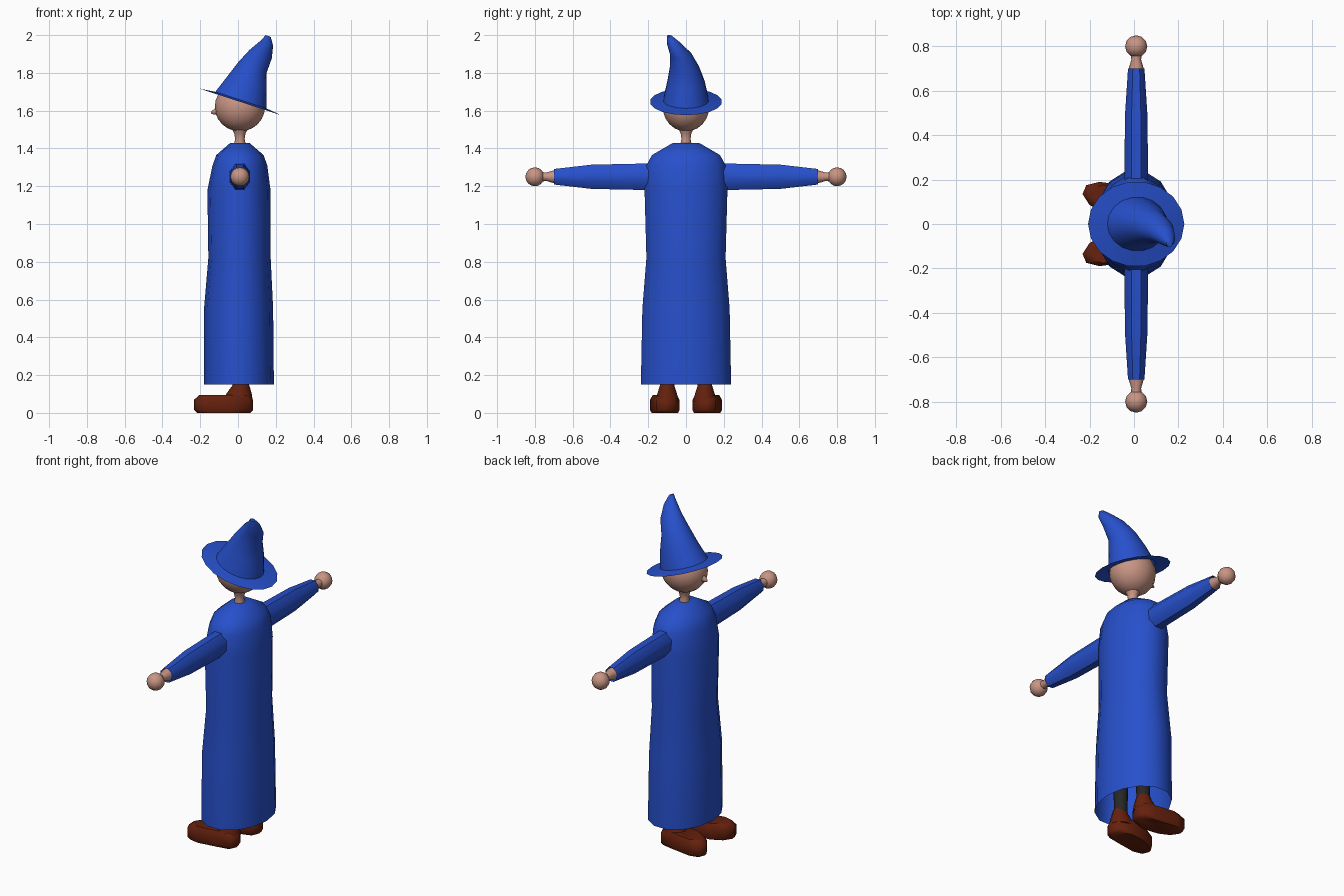
import bpy, bmesh, math
from mathutils import Vector, Matrix

if "Cube" in bpy.data.objects:
    bpy.data.objects.remove(bpy.data.objects["Cube"])


def material(name, rgb):
    m = bpy.data.materials.new(name)
    m.diffuse_color = (*rgb, 1)
    m.use_nodes = True
    m.node_tree.nodes["Principled BSDF"].inputs["Base Color"].default_value = m.diffuse_color
    return m


BLUE = material("blue_cloth", (0.02, 0.08, 0.6))
SKIN = material("skin", (0.58, 0.3, 0.23))
BROWN = material("brown_leather", (0.13, 0.015, 0.004))
DARK = material("dark_cloth", (0.02, 0.02, 0.02))


def finish(name, bm, mat, angle=50):
    bmesh.ops.recalc_face_normals(bm, faces=bm.faces[:])
    me = bpy.data.meshes.new(name)
    bm.to_mesh(me)
    bm.free()
    me.materials.append(mat)
    ob = bpy.data.objects.new(name, me)
    bpy.context.collection.objects.link(ob)
    bpy.ops.object.select_all(action='DESELECT')
    ob.select_set(True)
    bpy.context.view_layer.objects.active = ob
    bpy.ops.object.shade_smooth_by_angle(angle=math.radians(angle))
    return ob


def ring(c, u, v, n, phase=0.0):
    """Ellipse of n points around c with half axes u and v."""
    c, u, v = Vector(c), Vector(u), Vector(v)
    ts = [2 * math.pi * i / n + phase for i in range(n)]
    return [c + u * math.cos(t) + v * math.sin(t) for t in ts]


def loft(name, rings, mat, start=False, end=False, angle=50):
    """Skin a list of equal-length rings, with optional end caps."""
    bm = bmesh.new()
    vs = [[bm.verts.new(p) for p in r] for r in rings]
    n = len(vs[0])
    for a, b in zip(vs, vs[1:]):
        for i in range(n):
            j = (i + 1) % n
            bm.faces.new((a[i], a[j], b[j], b[i]))
    if start:
        bm.faces.new(vs[0][::-1])
    if end:
        bm.faces.new(vs[-1])
    return finish(name, bm, mat, angle)


def ball(name, c, r, mat, seg, rows):
    bm = bmesh.new()
    bmesh.ops.create_uvsphere(bm, u_segments=seg, v_segments=rows, radius=1,
                              matrix=Matrix.Translation(c) @ Matrix.Diagonal((*r, 1)))
    return finish(name, bm, mat, 80)


def flat(x, y, z, rx, ry, n):
    return ring((x, y, z), (rx, 0, 0), (0, ry, 0), n)


# Robe: open at the hem (z, centre x, half depth, half width)
robe = [(0.15, 0.005, 0.185, 0.245), (0.55, 0.003, 0.183, 0.237),
        (0.82, 0.008, 0.165, 0.215), (1.18, 0.005, 0.167, 0.225),
        (1.31, 0.01, 0.145, 0.215), (1.365, 0.01, 0.125, 0.185),
        (1.43, 0.01, 0.05, 0.07)]
loft("robe", [flat(x, 0, z, a, b, 14) for z, x, a, b in robe], BLUE, end=True)

# Neck and head
neck = [(1.40, 0.036), (1.45, 0.025), (1.48, 0.03), (1.51, 0.045)]
loft("neck", [flat(0.01, 0, z, r, r, 10) for z, r in neck], SKIN, True, True)
ball("head", (0.01, 0, 1.62), (0.133, 0.123, 0.13), SKIN, 16, 12)

# Nose pointing to -x
loft("nose", [ring((x, 0, z), (0, w, 0), (0, 0, h), 6) for x, z, w, h in
              [(-0.09, 1.605, 0.022, 0.035), (-0.125, 1.595, 0.014, 0.018),
               (-0.142, 1.589, 0.005, 0.006)]], SKIN, end=True, angle=80)

# Hat: tilted brim, then a crooked cone (centre x, y, z, half depth, half width, tilt)
hat = [(0.01, 0, 1.647, 0.228, 0.192, 18), (0.015, 0, 1.656, 0.142, 0.122, 18),
       (0.05, 0, 1.752, 0.108, 0.1, 19), (0.077, -0.008, 1.83, 0.08, 0.078, 20),
       (0.12, -0.028, 1.9, 0.063, 0.057, 20), (0.152, -0.065, 1.957, 0.036, 0.037, 20),
       (0.16, -0.088, 1.995, 0.014, 0.014, 20)]
rings = []
for x, y, z, a, b, tilt in hat:
    t = math.radians(tilt)
    rings.append(ring((x, y, z), (a * math.cos(t), 0, -a * math.sin(t)), (0, b, 0), 18))
loft("hat", rings, BLUE, end=True)

# Foot outline seen from above (x, y), for the +y side
sole = [(0.08, 0.11), (0.06, 0.155), (-0.02, 0.17), (-0.155, 0.19), (-0.215, 0.175),
        (-0.232, 0.135), (-0.2, 0.085), (-0.13, 0.05), (-0.02, 0.035), (0.06, 0.06)]

for side, s in (("left", -1), ("right", 1)):
    # Sleeve, open at the cuff
    k = 1 / math.cos(math.pi / 8)
    sleeve = [(0.13, 0.05, 0.07), (0.22, 0.054, 0.07),
              (0.5, 0.05, 0.064), (0.7, 0.037, 0.041)]
    loft(side + "_sleeve", [ring((0.01, s * y, 1.25), (a * k, 0, 0), (0, 0, b * k), 8, math.pi / 8)
                            for y, a, b in sleeve], BLUE)
    # Wrist and hand
    loft(side + "_wrist", [ring((0.01, s * y, 1.25), (r, 0, 0), (0, 0, r), 8)
                           for y, r in [(0.6, 0.034), (0.7, 0.034), (0.74, 0.022), (0.77, 0.026)]],
         SKIN, True, True)
    ball(side + "_hand", (0.01, s * 0.8, 1.25), (0.05, 0.05, 0.05), SKIN, 12, 8)

    # Shoe: scaled outlines stacked upwards, closing into the ankle
    layers = []
    for z, f in [(0, 0.9), (0.015, 1), (0.07, 1), (0.095, 0.82)]:
        layers.append([Vector((-0.075 + (x + 0.075) * f, s * (0.11 + (y - 0.11) * f), z))
                       for x, y in sole])
    loft(side + "_shoe", layers, BROWN, True, True)
    loft(side + "_ankle", [flat(x, s * 0.1, z, a, b, 10) for x, z, a, b in
                           [(0.0, 0.06, 0.078, 0.065), (0.005, 0.1, 0.068, 0.055),
                            (0.015, 0.145, 0.045, 0.04), (0.015, 0.16, 0.04, 0.037)]],
         BROWN, True, True)
    # Leg under the robe
    loft(side + "_leg", [flat(0.015, s * 0.095, z, r, r, 10) for z, r in
                         [(0.14, 0.036), (0.45, 0.045), (0.8, 0.06)]], DARK, True, True)
